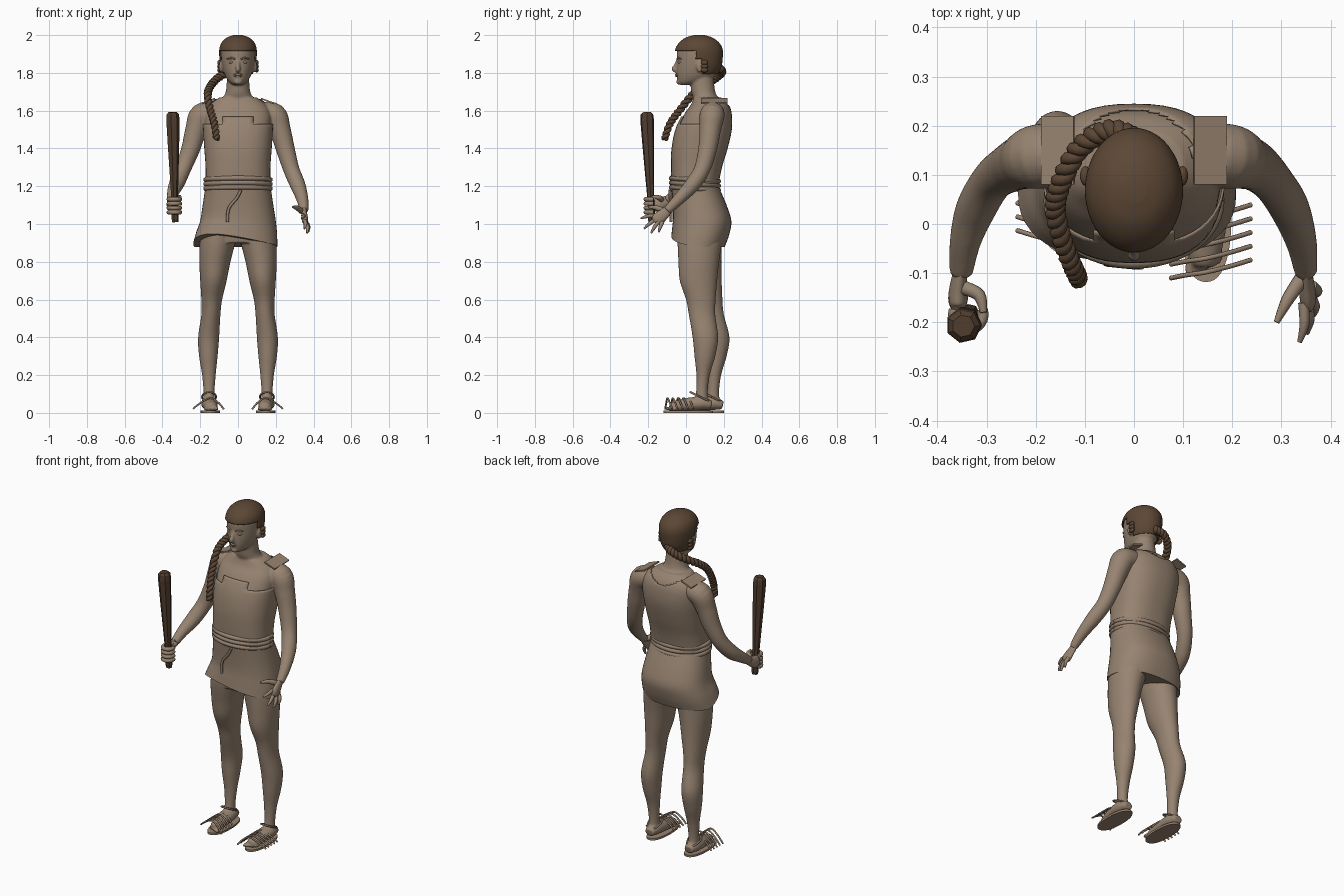
import bpy, bmesh, math
from mathutils import Vector, Matrix

if "Cube" in bpy.data.objects:
    bpy.data.objects.remove(bpy.data.objects["Cube"])


def material(name, color):
    mat = bpy.data.materials.new(name)
    mat.use_nodes = True
    mat.diffuse_color = (*color, 1)
    mat.node_tree.nodes["Principled BSDF"].inputs["Base Color"].default_value = (*color, 1)
    return mat


TAN = material("warm tan", (.31, .23, .165))
HAIR = material("dark brown hair", (.105, .062, .035))
WOOD = material("dark wood", (.085, .048, .029))


def spline(rows, steps):
    """Catmull-Rom interpolation of rows of any length."""
    if steps == 1:
        return [list(r) for r in rows]
    ext = [rows[0], *rows, rows[-1]]
    out = []
    for a, b, c, d in zip(ext, ext[1:], ext[2:], ext[3:]):
        for i in range(steps):
            t = i / steps
            out.append([q + .5 * t * (r - p + t * (2 * p - 5 * q + 4 * r - s + t * (3 * (q - r) + s - p)))
                        for p, q, r, s in zip(a, b, c, d)])
    return out + [list(rows[-1])]


def skin(bm, rings):
    """Bridge rings of points into a closed surface."""
    loops = [[bm.verts.new(p) for p in ring] for ring in rings]
    n = len(loops[0])
    faces = [bm.faces.new((lo[i], lo[(i + 1) % n], hi[(i + 1) % n], hi[i]))
             for lo, hi in zip(loops, loops[1:]) for i in range(n)]
    faces += [bm.faces.new(loops[0][::-1]), bm.faces.new(loops[-1])]
    bmesh.ops.recalc_face_normals(bm, faces=faces)


def loft(bm, rows, n=48, steps=5, power=2.0, grow=0.0, warp=None):
    """Horizontal oval sections given as z, x0, x1, y0, y1."""
    rings = []
    for z, x0, x1, y0, y1 in spline(rows, steps):
        ring = []
        for i in range(n):
            c, s = math.cos(math.tau * i / n), math.sin(math.tau * i / n)
            c, s = (math.copysign(abs(k) ** (2 / power), k) for k in (c, s))
            p = Vector(((x0 + x1) / 2 + c * ((x1 - x0) / 2 + grow),
                        (y0 + y1) / 2 + s * ((y1 - y0) / 2 + grow), z))
            ring.append(warp(p) if warp else p)
        rings.append(ring)
    skin(bm, rings)


def frames(points):
    """Points with two steady cross directions along a path."""
    pts = [Vector(p[:3]) for p in points]
    u = None
    for i, p in enumerate(pts):
        t = (pts[min(i + 1, len(pts) - 1)] - pts[max(i - 1, 0)]).normalized()
        if u is None:
            u = Vector((1, 0, 0)) if abs(t.x) < .8 else Vector((0, 0, 1))
        u = (u - t * u.dot(t)).normalized()
        yield p, u, t.cross(u)


def tube(bm, rows, n=12, steps=5, flat=1.0):
    """Round tube along rows of x, y, z, radius."""
    rows = spline(rows, steps)
    turns = [math.tau * i / n for i in range(n)]
    skin(bm, [[p + r[3] * (flat * math.cos(a) * u + math.sin(a) * v) for a in turns]
              for r, (p, u, v) in zip(rows, frames(rows))])


def blob(bm, center, size):
    bmesh.ops.create_uvsphere(bm, u_segments=16, v_segments=10, radius=1,
                              matrix=Matrix.Translation(center) @ Matrix.Diagonal((*size, 1)))


def finish(name, bm, mat, smooth=True, voxel=0, thick=0):
    mesh = bpy.data.meshes.new(name)
    bm.to_mesh(mesh)
    bm.free()
    mesh.materials.append(mat)
    for poly in mesh.polygons:
        poly.use_smooth = smooth
    obj = bpy.data.objects.new(name, mesh)
    bpy.context.collection.objects.link(obj)
    if voxel:
        mod = obj.modifiers.new("merge", 'REMESH')
        mod.mode, mod.voxel_size, mod.use_smooth_shade = 'VOXEL', voxel, True
        soft = obj.modifiers.new("soften", 'SMOOTH')
        soft.factor, soft.iterations = .5, 4
    if thick:
        mod = obj.modifiers.new("thickness", 'SOLIDIFY')
        mod.thickness, mod.offset = thick, 0
    elif smooth and not voxel:
        bpy.context.view_layer.objects.active = obj
        bpy.ops.object.select_all(action='DESELECT')
        obj.select_set(True)
        bpy.ops.object.shade_smooth_by_angle(angle=math.radians(50))
    return obj


def even(rows):
    return [(z, -w, w, y0, y1) for z, w, y0, y1 in rows]


# Body: trunk, head, limbs and feet merged into one skin
TRUNK = even([(.9, .16, -.04, .19), (1, .182, -.055, .222), (1.1, .18, -.06, .2), (1.2, .163, -.068, .162),
              (1.3, .163, -.071, .182), (1.4, .17, -.068, .212), (1.5, .176, -.048, .234),
              (1.58, .175, -.01, .234), (1.63, .15, .025, .22), (1.67, .1, .04, .19)])
NECK = even([(1.62, .13, .04, .2), (1.66, .088, .04, .175), (1.7, .065, .028, .155), (1.78, .058, .02, .145)])
HEAD = even([(1.736, .022, -.03, .03), (1.75, .045, -.043, .09), (1.78, .066, -.049, .148),
             (1.82, .08, -.051, .175), (1.87, .088, -.049, .184), (1.92, .089, -.047, .184),
             (1.955, .077, -.026, .165), (1.98, .05, .008, .13), (1.992, .018, .05, .09)])
LEG = [(.98, .005, .19, -.05, .2), (.9, .015, .203, -.045, .19), (.8, .04, .205, -.04, .175),
       (.7, .06, .2, -.033, .165), (.6, .084, .194, 0, .157), (.52, .093, .194, .015, .155),
       (.4, .1, .211, .035, .17), (.3, .108, .206, .045, .155), (.2, .118, .19, .055, .126),
       (.1, .125, .182, .052, .115), (.03, .122, .185, .03, .13)]
UPPER_ARM = [(.11, .145, 1.59, .055), (.19, .138, 1.575, .066), (.222, .128, 1.5, .057), (.25, .115, 1.4, .05)]
LEFT_FOREARM = [(.282, .085, 1.29, .043), (.315, .035, 1.21, .041), (.34, -.035, 1.135, .032), (.35, -.1, 1.07, .023)]
RIGHT_FOREARM = [(.288, .088, 1.3, .043), (.322, .03, 1.22, .041), (.343, -.035, 1.17, .032), (.352, -.1, 1.125, .024)]


def step_back(side, z):
    return .06 * min(1, max(0, (.9 - z) / .5)) if side < 0 else 0


def flip(rows, side):
    return [(r[0] * side, *r[1:]) for r in rows]


body = bmesh.new()
loft(body, TRUNK, power=2.4)
loft(body, NECK)
loft(body, HEAD)
tube(body, [(0, -.042, 1.872, .008), (0, -.055, 1.84, .01), (0, -.063, 1.82, .014), (0, -.048, 1.806, .009)])
blob(body, (0, -.036, 1.752), (.022, .016, .014))
for side in (1, -1):
    loft(body, [(z, *sorted((a * side, b * side)), y0 + step_back(side, z), y1 + step_back(side, z))
                for z, a, b, y0, y1 in LEG])
    tube(body, flip(UPPER_ARM + (LEFT_FOREARM if side > 0 else RIGHT_FOREARM), side), n=24)
    shift = step_back(side, 0)
    tube(body, [(x * side, y + shift, z, r) for x, y, z, r in
                [(.152, .135, .04, .022), (.152, .08, .05, .036), (.148, 0, .043, .034),
                 (.143, -.06, .034, .028), (.141, -.085, .028, .02)]], n=20, flat=1.2)
    for i in range(5):
        blob(body, ((.112 + .015 * i) * side, -.09 + .007 * i + shift, .022), (.009, .022, .01))
    blob(body, (.09 * side, .075, 1.832), (.011, .02, .032))
finish("body", body, TAN, voxel=.006)

# Face details
face = bmesh.new()
for side in (1, -1):
    blob(face, (.034 * side, -.034, 1.857), (.015, .01, .008))
    tube(face, flip([(.015, -.047, 1.873, .004), (.036, -.041, 1.879, .005), (.058, -.026, 1.873, .003)], side))
for z in (1.783, 1.791):
    tube(face, [(-.024, -.042, z, .002), (0, -.052, z, .006), (.024, -.042, z, .002)])
finish("face_details", face, TAN)

# Cropped hair with a lower back and coils beside the ears
hair = bmesh.new()
loft(hair, HEAD, grow=.006, steps=6)
bmesh.ops.delete(hair, context='FACES', geom=[
    f for f in hair.faces for c in [f.calc_center_median()]
    if c.z < 1.79 or (c.z < 1.912 and c.y < .045) or (c.z < 1.87 and c.y < .085)])
bmesh.ops.translate(hair, verts=hair.verts, vec=(0, 0, .004))
finish("hair_cap", hair, HAIR, thick=.008)
coils = bmesh.new()
for side in (1, -1):
    for z in (1.815, 1.835, 1.855):
        blob(coils, (.099 * side, .098, z), (.011, .02, .013))
finish("ear_coils", coils, HAIR)

# Twisted braid falling over the right shoulder
braid = bmesh.new()
line = spline([(0, .175, 1.825), (-.05, .19, 1.805), (-.11, .155, 1.77), (-.148, .085, 1.725),
               (-.16, .03, 1.68), (-.145, -.035, 1.6), (-.125, -.085, 1.53), (-.112, -.113, 1.45)], 18)
for strand in (0, math.pi):
    rows = []
    for i, (p, u, v) in enumerate(frames(line)):
        a = strand + i * .6
        rows.append((*(p + .01 * (math.cos(a) * u + math.sin(a) * v)), .0145 - .004 * i / len(line)))
    tube(braid, rows, n=8, steps=1)
finish("braid", braid, HAIR)

# Sleeveless top with stepped neckline and a notch at the back
top = bmesh.new()
loft(top, TRUNK[3:], power=2.4, grow=.006, steps=6)


def neckline(c):
    if c.y > .13:
        return 1.61 + .4 * abs(c.x)
    return 1.565 if abs(c.x) < .08 else 1.53


bmesh.ops.delete(top, context='FACES', geom=[
    f for f in top.faces if f.calc_center_median().z > neckline(f.calc_center_median())])
finish("top", top, TAN, thick=.005)
flaps = bmesh.new()
for side in (1, -1):
    place = Matrix.Translation((.155 * side, .15, 1.652)) @ Matrix.Rotation(.35 * side, 4, 'Y')
    bmesh.ops.create_cube(flaps, size=1, matrix=place @ Matrix.Diagonal((.07, .14, .008, 1)))
finish("shoulder_flaps", flaps, TAN, smooth=False)


# Wrap skirt with a slanting hem
def hem(p):
    front = max(0, (.1 - p.y) / .18)
    p.z += max(0, (1.1 - p.z) / .21) * (front * (.055 - .17 * p.x) - .012)
    return p


skirt = bmesh.new()
loft(skirt, [(1.2, -.172, .172, -.078, .172), (1.1, -.187, .187, -.07, .215), (1.02, -.2, .2, -.068, .24),
             (.95, -.222, .207, -.073, .228), (.89, -.236, .208, -.078, .205)], power=2.3, warp=hem)
finish("skirt", skirt, TAN)

# Rope belt with a hanging cord
belt = bmesh.new()
for z in (1.187, 1.211, 1.235):
    turns = [math.tau * i / 48 for i in range(49)]
    tube(belt, [(.171 * math.cos(a), .047 + .125 * math.sin(a), z - .008 * math.sin(a), .013) for a in turns],
         n=10, steps=1)
tube(belt, [(.015, -.085, 1.18, .008), (-.005, -.084, 1.14, .008), (-.045, -.08, 1.09, .008),
            (-.055, -.079, 1.05, .008), (-.055, -.079, 1.01, .008)], n=8)
finish("rope_belt", belt, TAN)

# Open left hand
hand = bmesh.new()
tube(hand, [(.35, -.09, 1.08, .022), (.351, -.115, 1.055, .029), (.354, -.15, 1.025, .034),
            (.356, -.165, 1.01, .02)], n=16, flat=.5)
for base, tip in [((.345, -.16, 1.045), (.337, -.24, 1.03)), ((.351, -.158, 1.026), (.352, -.222, .975)),
                  ((.358, -.145, 1.012), (.366, -.185, .952)), ((.362, -.125, 1.01), (.372, -.145, .957))]:
    middle = Vector(base).lerp(Vector(tip), .55) + Vector((.006, 0, .004))
    tube(hand, [(*base, .011), (*middle, .01), (*tip, .005)], n=10)
tube(hand, [(.342, -.11, 1.065, .016), (.312, -.155, 1.085, .013), (.29, -.2, 1.09, .006)], n=10)
finish("left_hand", hand, TAN)

# Right fist gripping the club
fist = bmesh.new()
tube(fist, [(-.352, -.09, 1.13, .024), (-.357, -.125, 1.112, .032), (-.358, -.155, 1.1, .036),
            (-.357, -.175, 1.098, .024)], n=16, flat=.55)
for i in range(4):
    arc = [math.radians(d) for d in range(160, 381, 20)]
    tube(fist, [(-.337 + .03 * math.cos(a), -.184 + .03 * math.sin(a), 1.062 + .023 * i, .0115) for a in arc],
         n=10, steps=1)
tube(fist, [(-.345, -.13, 1.13, .015), (-.315, -.145, 1.14, .013), (-.306, -.18, 1.145, .007)], n=10)
finish("right_fist", fist, TAN)

# Faceted wooden club
club = bmesh.new()
tube(club, [(-.333 - .024 * (z - 1), -.181 - .045 * (z - 1), z, r) for z, r in
            [(1.01, .017), (1.03, .02), (1.15, .019), (1.4, .031), (1.55, .037), (1.58, .034), (1.592, .023)]],
     n=7, steps=1)
finish("club", club, WOOD, smooth=False)

# Sandals: thin soles, straps across the foot and an ankle loop
for side, label in ((1, "left"), (-1, "right")):
    shift = step_back(side, 0)
    sandal = bmesh.new()
    loft(sandal, [(z, *sorted((.095 * side, .198 * side)), -.118 + shift, .142 + shift) for z in (0, .012)],
         steps=1, power=2.3)
    for k in range(5):
        y = -.098 + .028 * k + shift
        tube(sandal, flip([(.075, y - .012, .02, .005), (.105, y - .006, .055, .005), (.145, y, .078, .005),
                           (.195, y + .012, .055, .005), (.238, y + .025, .022, .005)], side), n=8)
    loop = [math.tau * i / 24 for i in range(25)]
    tube(sandal, [(side * .153 + .037 * math.cos(a), .075 + shift + .052 * math.sin(a), .085 - .025 * math.sin(a), .005)
                  for a in loop], n=8, steps=1)
    finish(label + "_sandal", sandal, TAN)
